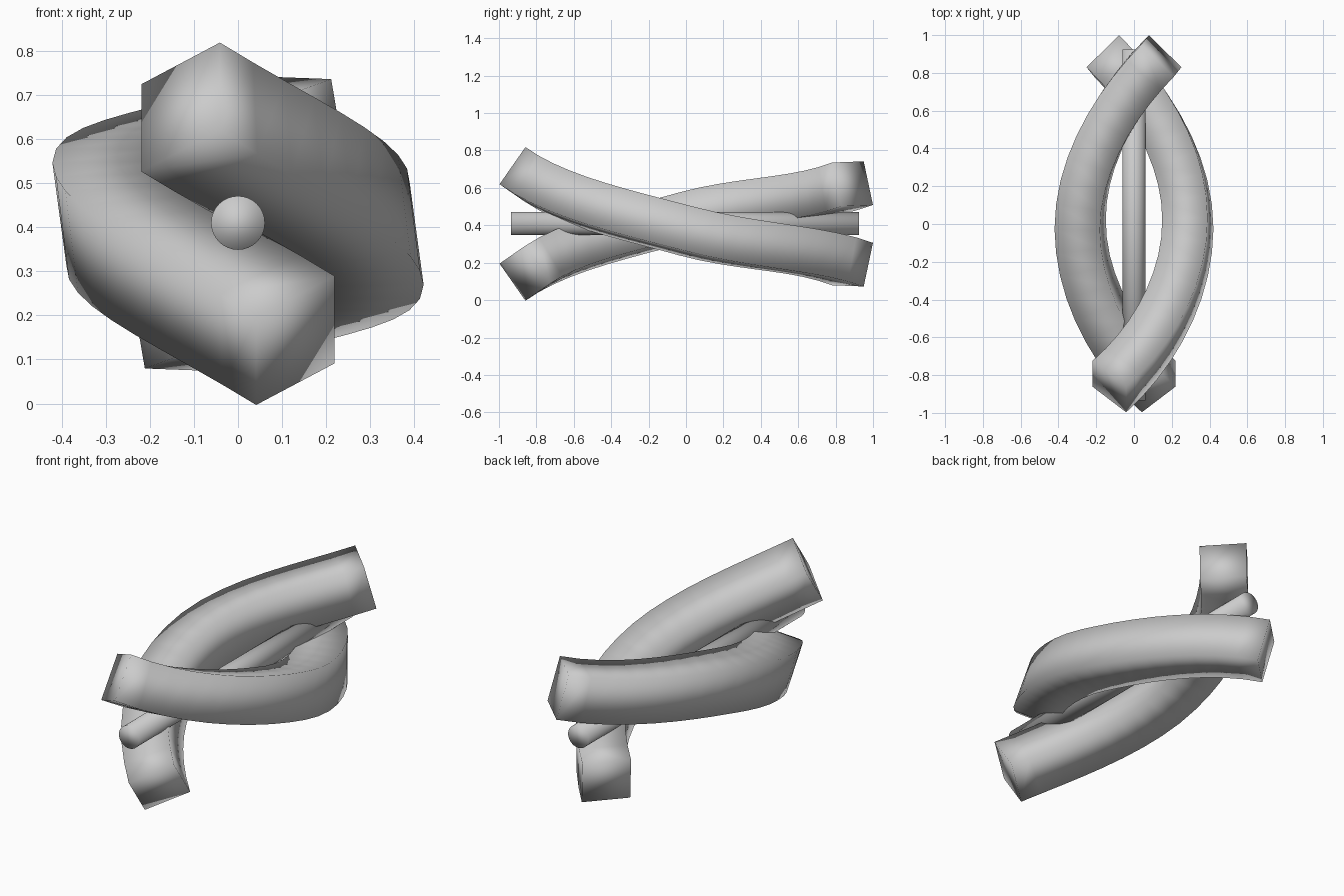
import bpy, bmesh, math
from mathutils import Vector as V

if "Cube" in bpy.data.objects:
    bpy.data.objects.remove(bpy.data.objects["Cube"])

CZ = 0.4075      # height of the twist axis
SIDE = 0.242     # square section of each strand

# path of one strand: point, direction, section "up" vector
KEYS = [(V((-0.13, -0.86, 0.672)), V((0.68, 0.60, -0.42)), V((0.0, 0.57, 0.82))),
        (V((0.285, 0.0, 0.37)), V((0.0, 0.96, -0.26)), V((-0.13, 0.27, 0.95))),
        (V((-0.145, 0.89, 0.193)), V((-0.68, 0.68, -0.26)), V((-0.16, 0.20, 0.97)))]
STEPS = 9


def frames():
    out = []
    for k in range(2):
        (p0, d0, u0), (p1, d1, u1) = KEYS[k], KEYS[k + 1]
        m0, m1 = d0.normalized() * 1.04, d1.normalized() * 1.04
        for i in range(STEPS + k):
            t = i / STEPS
            t2, t3 = t * t, t ** 3
            p = (p0 * (2 * t3 - 3 * t2 + 1) + m0 * (t3 - 2 * t2 + t)
                 + p1 * (3 * t2 - 2 * t3) + m1 * (t3 - t2))
            d = (p0 * (6 * t2 - 6 * t) + m0 * (3 * t2 - 4 * t + 1)
                 + p1 * (6 * t - 6 * t2) + m1 * (3 * t2 - 2 * t)).normalized()
            u = u0.lerp(u1, t)
            u = (u - d * u.dot(d)).normalized()
            out.append((p, u, d.cross(u)))
    return out


def strand(name, flip):
    bm = bmesh.new()
    h = SIDE / 2
    rings = []
    for p, u, s in frames():
        ring = []
        for a, b in ((1, 1), (1, -1), (-1, -1), (-1, 1)):
            c = p + u * a * h + s * b * h
            if flip:  # half turn about the long axis
                c = V((-c.x, c.y, 2 * CZ - c.z))
            ring.append(bm.verts.new(c))
        rings.append(ring)
    for r0, r1 in zip(rings, rings[1:]):
        for i in range(4):
            j = (i + 1) % 4
            bm.faces.new((r0[i], r0[j], r1[j], r1[i]))
    bm.faces.new(rings[0])
    bm.faces.new(rings[-1])
    bmesh.ops.recalc_face_normals(bm, faces=bm.faces)
    me = bpy.data.meshes.new(name)
    bm.to_mesh(me)
    bm.free()
    me.shade_smooth()
    ob = bpy.data.objects.new(name, me)
    bpy.context.collection.objects.link(ob)


# two twisted strands
strand("right_strand", False)
strand("left_strand", True)

# straight core rod
bpy.ops.mesh.primitive_cylinder_add(vertices=32, radius=0.061, depth=1.86,
                                    location=(0, -0.005, CZ + 0.002),
                                    rotation=(math.pi / 2, 0, 0))
rod = bpy.context.object
rod.name = "core_rod"
rod.data.shade_smooth()
